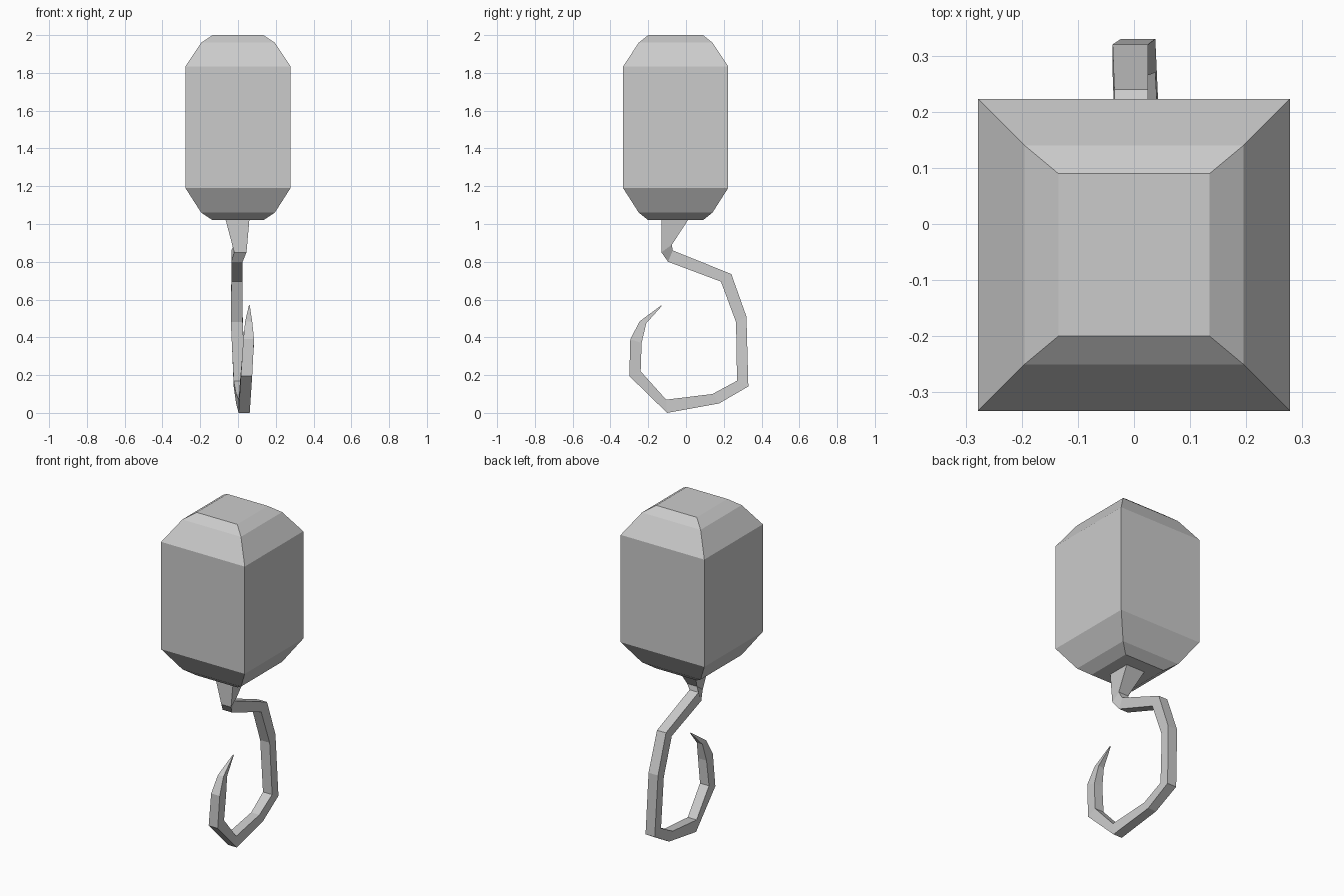
import bpy
import bmesh
from mathutils import Vector

default_cube = bpy.data.objects.get("Cube")
if default_cube:
    bpy.data.objects.remove(default_cube, do_unlink=True)


def make_material(name, colour):
    mat = bpy.data.materials.new(name)
    mat.use_nodes = True
    mat.diffuse_color = colour
    mat.node_tree.nodes["Principled BSDF"].inputs["Base Color"].default_value = colour
    return mat


def loft(name, rings, material):
    """Skin a chain of four-cornered rings and cap both ends."""
    bm = bmesh.new()
    loops = [[bm.verts.new(Vector(corner)) for corner in ring] for ring in rings]
    for lower, upper in zip(loops, loops[1:]):
        for i in range(4):
            j = (i + 1) % 4
            bm.faces.new((lower[i], lower[j], upper[j], upper[i]))
    bm.faces.new(loops[0])
    bm.faces.new(loops[-1])
    bmesh.ops.recalc_face_normals(bm, faces=bm.faces)
    mesh = bpy.data.meshes.new(name)
    bm.to_mesh(mesh)
    bm.free()
    mesh.materials.append(material)
    obj = bpy.data.objects.new(name, mesh)
    bpy.context.collection.objects.link(obj)
    return obj


grey = make_material("light grey", (0.6, 0.6, 0.6, 1))

# Weight block: square rings given as half width, half depth, height
BLOCK_Y = -0.055
block_profile = [
    (0.135, 0.145, 1.02), (0.195, 0.195, 1.06), (0.278, 0.278, 1.19),
    (0.278, 0.278, 1.835), (0.195, 0.195, 1.96), (0.135, 0.145, 2),
]
block_rings = [
    [(sx * w, BLOCK_Y + sy * d, z) for sx, sy in ((-1, -1), (1, -1), (1, 1), (-1, 1))]
    for w, d, z in block_profile
]
loft("weight_block", block_rings, grey)

# Hook: inner edge (y, z), outer edge (y, z), left and right limits in x
hook_sections = [
    ((-0.13, 1.02), (0.01, 1.02), (-0.065, 0.06)),
    ((-0.13, 0.85), (-0.075, 0.89), (-0.02, 0.045)),
    ((-0.095, 0.8), (-0.07, 0.86), (-0.035, 0.025)),
    ((0.185, 0.695), (0.24, 0.735), (-0.035, 0.025)),
    ((0.265, 0.48), (0.32, 0.51), (-0.038, 0.025)),
    ((0.27, 0.17), (0.33, 0.14), (-0.023, 0.038)),
    ((0.14, 0.1), (0.175, 0.05), (-0.01, 0.045)),
    ((-0.105, 0.07), (-0.1, 0), (0.003, 0.062)),
    ((-0.24, 0.22), (-0.3, 0.195), (0.015, 0.075)),
    ((-0.235, 0.37), (-0.295, 0.39), (0.028, 0.085)),
    ((-0.21, 0.475), (-0.245, 0.485), (0.038, 0.075)),
    ((-0.128, 0.566), (-0.13, 0.57), (0.058, 0.062)),
]
hook_rings = [
    [(x0, *inner), (x1, *inner), (x1, *outer), (x0, *outer)]
    for inner, outer, (x0, x1) in hook_sections
]
loft("hook", hook_rings, grey)
